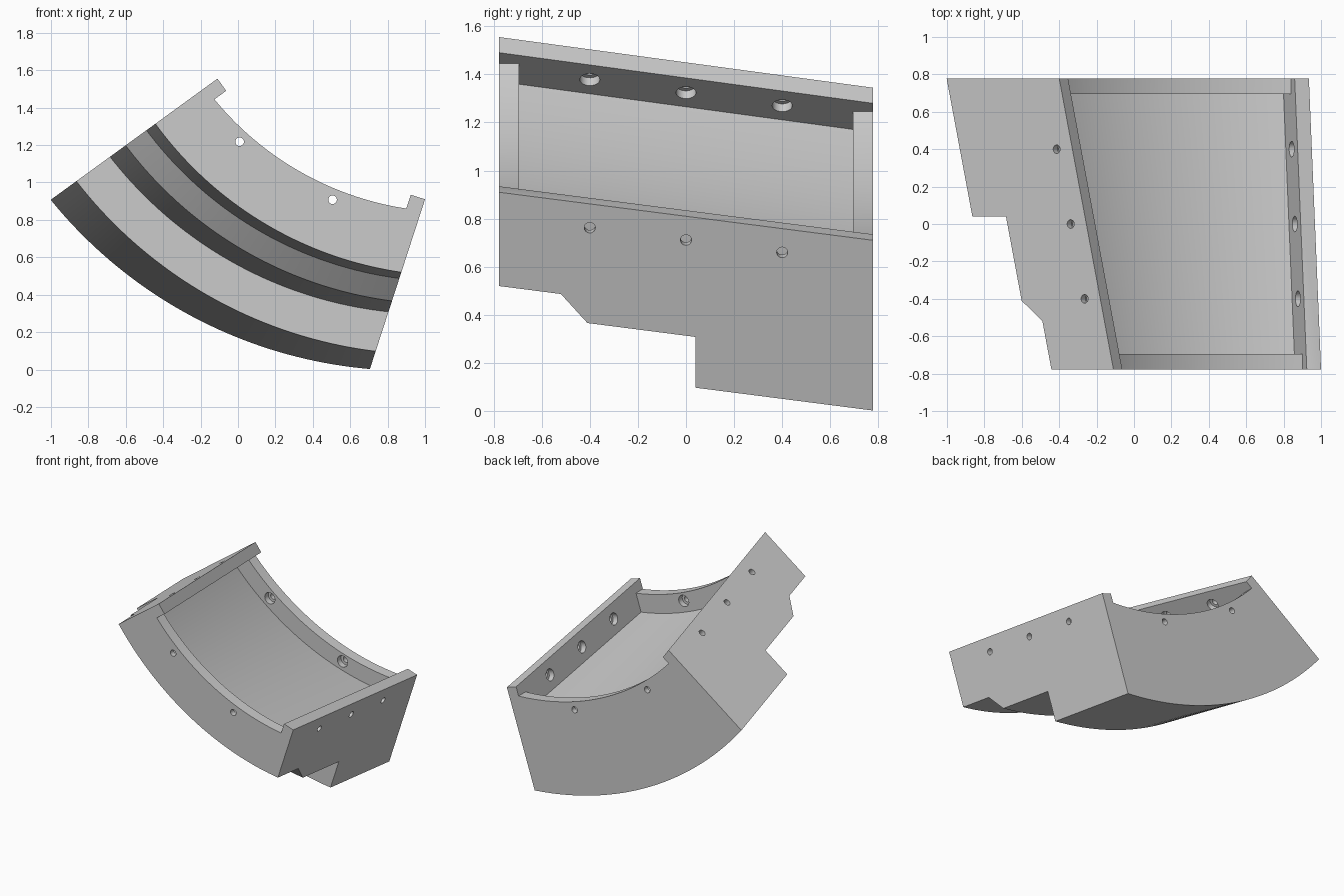
import bpy, bmesh, math
from mathutils import Vector

if "Cube" in bpy.data.objects:
    bpy.data.objects.remove(bpy.data.objects["Cube"])

Y = 0.777            # half depth
LIP = 0.695          # inner side of front / back lips
WALL = 0.08          # side wall thickness
FLOOR, RIM = 0.204, 0.078   # pocket floor and lip, below the wall tops
N = 40

# End planes: top corner at the front, outward direction, inward normal, flare per unit y
L_TOP, R_TOP = Vector((-0.11, 1.555)), Vector((1.0, 0.91))
a, b = math.radians(36), math.radians(72)
L_DIR, R_DIR = Vector((-math.cos(a), -math.sin(a))), Vector((-math.cos(b), -math.sin(b)))
L_IN, R_IN = Vector((math.sin(a), -math.cos(a))), Vector((-math.sin(b), math.cos(b)))
L_FLARE, R_FLARE = 0.358 / (2 * Y), 0.21 / (2 * Y)


def ends(y, d, inset):
    k = y + Y
    return (L_TOP + L_DIR * (d + k * L_FLARE) + L_IN * inset,
            R_TOP + R_DIR * (d + k * R_FLARE) + R_IN * inset)


def arc(y, d, s, inset=0.0):
    """Point (x, z) at fraction s of the arc at depth d below the wall tops."""
    p, q = ends(y, d, inset)
    r = 1.57 + d + 0.1 * (y + Y)
    c = (q - p).normalized()
    n = Vector((-c.y, c.x))
    h = (q - p).length / 2
    t = (2 * s - 1) * math.asin(h / r)
    return (p + q) / 2 + n * (math.sqrt(r * r - h * h) - r * math.cos(t)) + c * r * math.sin(t)


def loft(bm, rings):
    """Closed solid through a list of equal point loops."""
    loops = [[bm.verts.new(p) for p in ring] for ring in rings]
    m = len(loops[0])
    for u, v in zip(loops, loops[1:]):
        for i in range(m):
            j = (i + 1) % m
            bm.faces.new((u[i], u[j], v[j], v[i]))
    bm.faces.new(loops[0])
    bm.faces.new(loops[-1][::-1])


def to_object(bm, name):
    bmesh.ops.recalc_face_normals(bm, faces=bm.faces[:])
    me = bpy.data.meshes.new(name)
    bm.to_mesh(me)
    bm.free()
    ob = bpy.data.objects.new(name, me)
    bpy.context.collection.objects.link(ob)
    return ob


# Flared body with stepped underside
under = [(-Y, 0.41), (-0.52, 0.41), (-0.41, 0.522), (0.04, 0.522), (0.04, 0.744), (Y, 0.744)]
rings = []
for i in range(N + 1):
    ring = []
    for y, d in under:
        p = arc(y, d, i / N)
        ring.append((p.x, y, p.y))
    for y in (Y, -Y):
        if i in (0, N):
            p = ends(y, 0, 0)[i // N]
        else:
            p = arc(y, 0, (i - 1) / (N - 2), WALL)
        ring.append((p.x, y, p.y))
    rings.append(ring)
bm = bmesh.new()
loft(bm, rings)
body = to_object(bm, "flared_ring_segment")

# Pocket cutter: (y, y used for the flare, depth); lips stay straight along y
pocket = [(-0.9, -Y, -0.3), (-0.9, -Y, RIM), (-LIP, -Y, RIM), (-LIP, -LIP, FLOOR),
          (LIP, LIP, FLOOR), (LIP, LIP, RIM), (0.9, LIP, RIM), (0.9, LIP, -0.3)]
rings = []
for i in range(N + 1):
    ring = []
    for y, ref, d in pocket:
        p = arc(ref, d, i / N, WALL)
        ring.append((p.x, y, p.y))
    rings.append(ring)
bm = bmesh.new()
loft(bm, rings)
pocket_cutter = to_object(bm, "pocket_cutter")

# Counterbored bolt holes
bm = bmesh.new()


def bore(pos, axis):
    axis = axis.normalized()
    u = axis.orthogonal().normalized()
    v = axis.cross(u)
    angles = [2 * math.pi * k / 24 for k in range(24)]
    loft(bm, [[pos + axis * t + (u * math.cos(w) + v * math.sin(w)) * r for w in angles]
              for t, r in ((-0.03, 0.023), (0.04, 0.023), (0.04, 0.042), (0.12, 0.042))])


for y in (-0.4, 0, 0.4):
    for p, n in zip(ends(y, 0.104, 0), (L_IN, R_IN)):
        bore(Vector((p.x, y, p.y)), Vector((n.x, 0, n.y)))
for s in (0.213, 0.686):
    for y, ref, sign in ((-Y, -Y, 1), (Y, LIP, -1)):
        p = arc(ref, RIM + 0.06, s, WALL)
        bore(Vector((p.x, y, p.y)), Vector((0, sign, 0)))
hole_cutter = to_object(bm, "hole_cutter")

# Cut pocket and holes
bpy.context.view_layer.objects.active = body
body.select_set(True)
for cutter in (pocket_cutter, hole_cutter):
    cutter.hide_render = True
    mod = body.modifiers.new("cut", 'BOOLEAN')
    mod.operation = 'DIFFERENCE'
    mod.solver = 'EXACT'
    mod.object = cutter
    bpy.ops.object.modifier_apply(modifier=mod.name)
    bpy.data.objects.remove(cutter)
bpy.ops.object.shade_smooth_by_angle(angle=math.radians(25))
